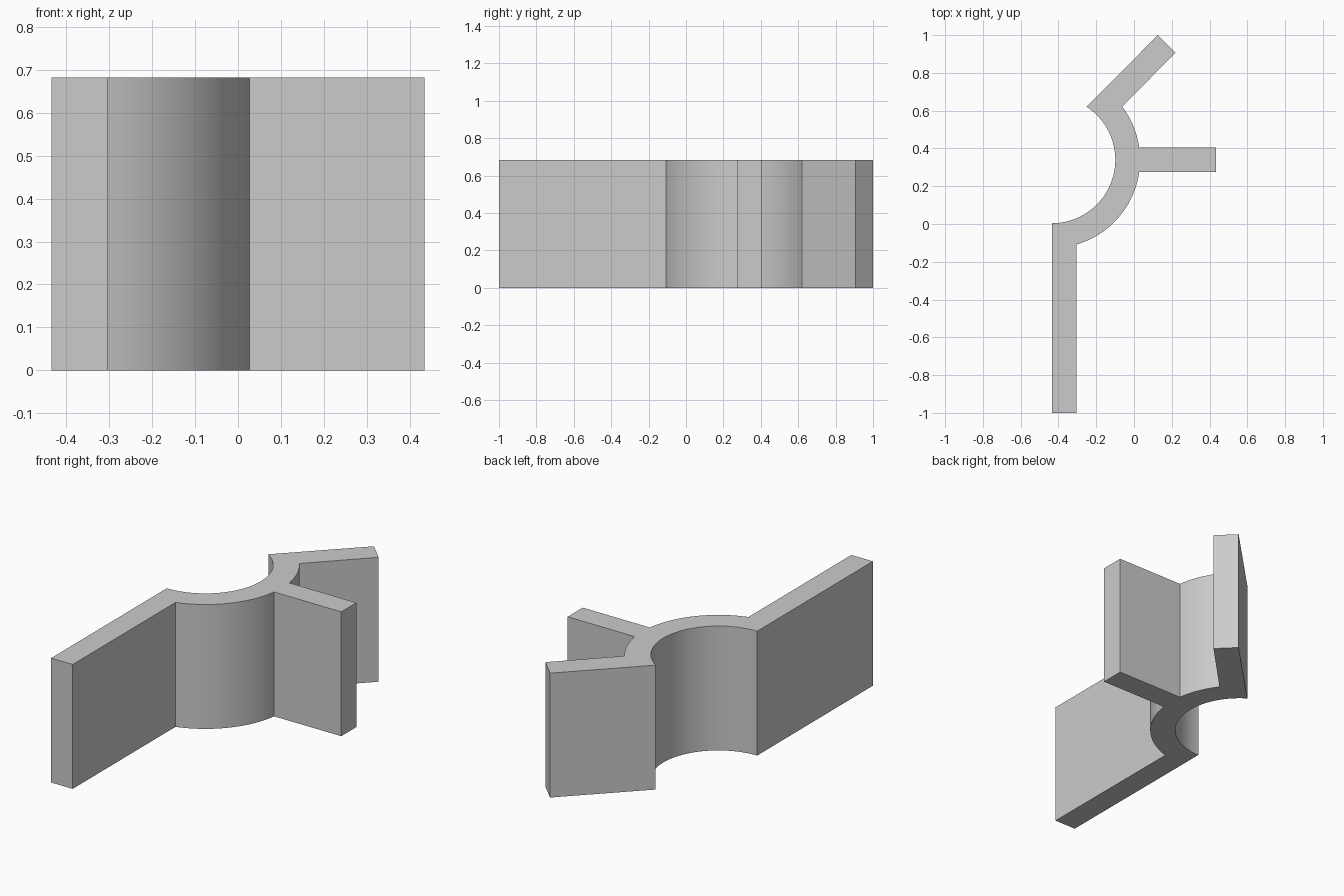
import bpy, bmesh
from math import asin, acos, atan2, cos, sin, pi, sqrt
from mathutils import Vector

cube = bpy.data.objects.get("Cube")
if cube:
    bpy.data.objects.remove(cube)

HEIGHT = 0.683
WALL = 0.131
CENTRE = Vector((-0.435, 0.34))
INNER = 0.336
OUTER = INNER + WALL

grey = bpy.data.materials.new("plain grey")
grey.use_nodes = True
colour = (0.6, 0.6, 0.6, 1)
grey.diffuse_color = colour
grey.node_tree.nodes["Principled BSDF"].inputs["Base Color"].default_value = colour


def arc(radius, start, end, steps):
    """Points along a circle around the bracket centre."""
    angles = [start + (end - start) * i / steps for i in range(steps + 1)]
    return [CENTRE + radius * Vector((cos(a), sin(a))) for a in angles]


# Angles where the straight arms meet the curved wall
low_outer = -acos(WALL / OUTER)
rib = asin(WALL / 2 / OUTER)
top_inner = atan2(0.281, 0.184)
top_outer = asin(0.281 / OUTER)

# Outline, anticlockwise from the long arm's free end
outline = [Vector((-0.435, -1)), Vector((-0.435 + WALL, -1))]
outline += arc(OUTER, low_outer, -rib, 32)
outline += [Vector((0.435, CENTRE.y - WALL / 2)), Vector((0.435, CENTRE.y + WALL / 2))]
outline += arc(OUTER, rib, top_outer, 16)
outline += [Vector((0.219, 0.907)), Vector((0.126, 1))]
outline += arc(INNER, top_inner, -pi / 2, 64)

# Extrude the outline into the bracket
bm = bmesh.new()
base = bm.faces.new([bm.verts.new((p.x, p.y, 0)) for p in outline])
top = bmesh.ops.extrude_face_region(bm, geom=[base], use_keep_orig=True)["geom"]
bmesh.ops.translate(bm, vec=(0, 0, HEIGHT),
                    verts=[g for g in top if isinstance(g, bmesh.types.BMVert)])
bmesh.ops.recalc_face_normals(bm, faces=bm.faces)
mesh = bpy.data.meshes.new("three_arm_bracket")
bm.to_mesh(mesh)
bm.free()
mesh.materials.append(grey)

bracket = bpy.data.objects.new("three_arm_bracket", mesh)
bpy.context.collection.objects.link(bracket)
bpy.ops.object.select_all(action="DESELECT")
bracket.select_set(True)
bpy.context.view_layer.objects.active = bracket
bpy.ops.object.shade_smooth_by_angle(angle=pi / 6)
